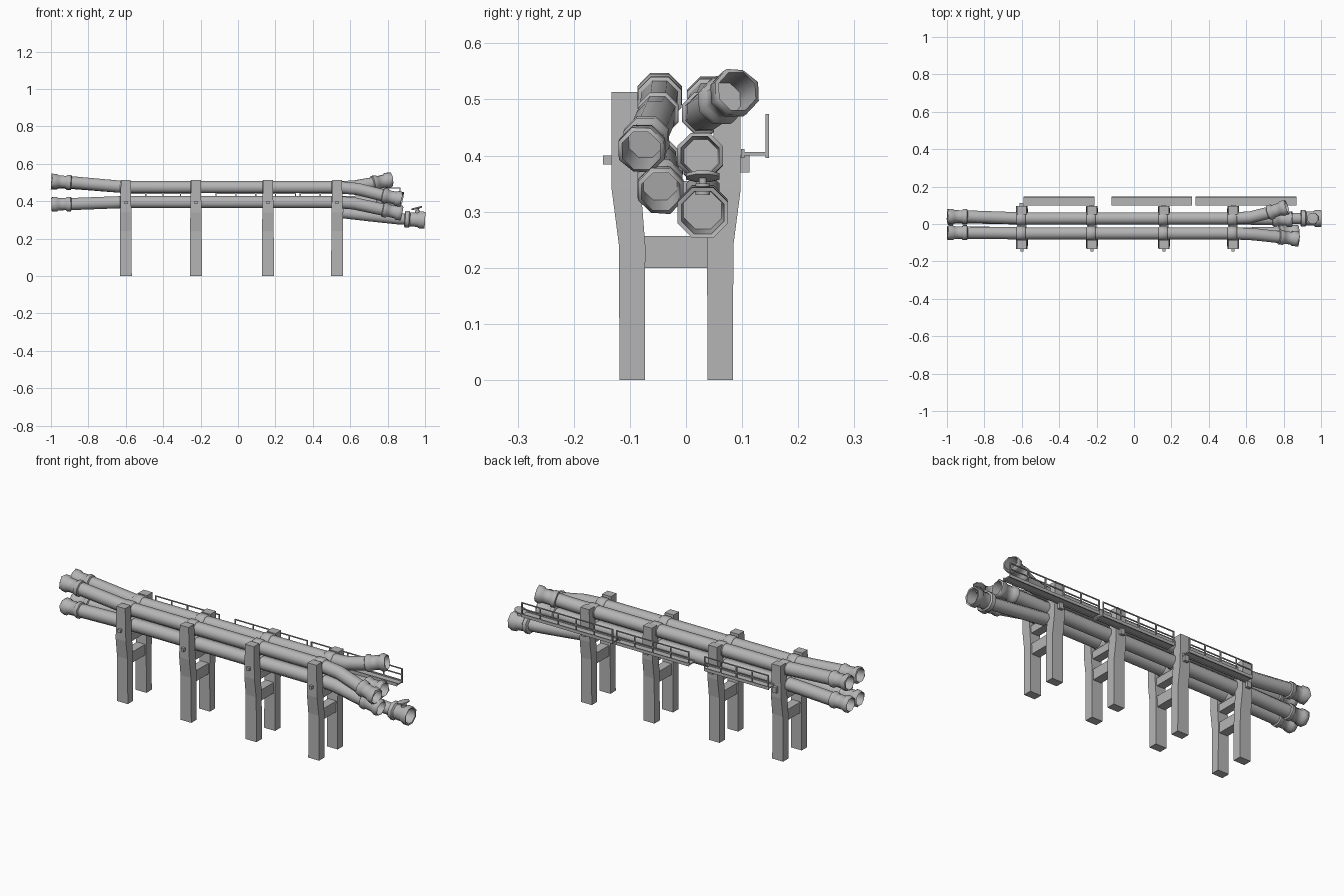
import bpy, bmesh, math, random
from mathutils import Vector

random.seed(4)
if "Cube" in bpy.data.objects:
    bpy.data.objects.remove(bpy.data.objects["Cube"])

SIDES = 8
GREY = (0.46, 0.46, 0.46, 1)
mat = bpy.data.materials.new("concrete_grey")
mat.use_nodes = True
mat.diffuse_color = GREY
mat.node_tree.nodes["Principled BSDF"].inputs["Base Color"].default_value = GREY


def finish(name, bm, smooth=False):
    bmesh.ops.recalc_face_normals(bm, faces=bm.faces)
    me = bpy.data.meshes.new(name)
    bm.to_mesh(me)
    bm.free()
    me.materials.append(mat)
    ob = bpy.data.objects.new(name, me)
    bpy.context.collection.objects.link(ob)
    if smooth:
        bpy.ops.object.select_all(action='DESELECT')
        ob.select_set(True)
        bpy.context.view_layer.objects.active = ob
        bpy.ops.object.shade_smooth_by_angle(angle=math.radians(50))
    return ob


def add_ring(bm, centre, axis, r, jag=0.0):
    side = axis.cross(Vector((0, 0, 1)))
    if side.length < 0.01:
        side = Vector((1, 0, 0))
    side.normalize()
    up = side.cross(axis).normalized()
    ring = []
    for i in range(SIDES):
        a = math.tau * (i + 0.5) / SIDES
        p = centre + (side * math.cos(a) + up * math.sin(a)) * r
        ring.append(bm.verts.new(p - axis * random.uniform(0, jag)))
    return ring


def skin(bm, rings):
    for a, b in zip(rings, rings[1:]):
        for i in range(SIDES):
            j = (i + 1) % SIDES
            bm.faces.new((a[i], a[j], b[j], b[i]))


def lathe(name, start, axis, profile, jag_at=None):
    """Turned part: profile lists (distance along axis, radius)."""
    bm = bmesh.new()
    axis = Vector(axis).normalized()
    rings = [add_ring(bm, Vector(start) + axis * t, axis, r,
                      0.016 if k == jag_at else 0) for k, (t, r) in enumerate(profile)]
    skin(bm, rings)
    bm.faces.new(rings[0])
    bm.faces.new(rings[-1])
    return finish(name, bm, True)


def sweep(name, pts, r):
    bm = bmesh.new()
    pts = [Vector(p) for p in pts]
    rings = []
    for i, p in enumerate(pts):
        d = pts[min(i + 1, len(pts) - 1)] - pts[max(i - 1, 0)]
        rings.append(add_ring(bm, p, d.normalized(), r))
    skin(bm, rings)
    bm.faces.new(rings[0])
    bm.faces.new(rings[-1])
    return finish(name, bm, True)


def box(bm, lo, hi):
    """Box between two corners."""
    v = [bm.verts.new((x, y, z)) for x in (lo[0], hi[0])
         for y in (lo[1], hi[1]) for z in (lo[2], hi[2])]
    for f in ((0, 1, 3, 2), (4, 6, 7, 5), (0, 4, 5, 1), (2, 3, 7, 6), (0, 2, 6, 4), (1, 5, 7, 3)):
        bm.faces.new([v[i] for i in f])


# Hollow flanged mouth at a pipe end, with a broken lip
def mouth(name, tip, axis, r, jag=True):
    axis = Vector(axis).normalized()
    prof = [(0, r), (0.004, r * 1.2), (0.024, r * 1.2), (0.03, r), (0.07, r * 1.02),
            (0.08, r * 1.22), (0.11, r * 1.22), (0.108, r * 1.02), (0.03, r * 0.9)]
    lathe(name, Vector(tip) - axis * 0.11, axis, prof, 6 if jag else None)


# Main pipes: paths run from the -x end to the +x end
SUPPORTS = (-0.6, -0.225, 0.16, 0.53)
FRONT_Y, BACK_Y, HIGH, LOW = -0.05, 0.03, 0.475, 0.395
R = 0.035
pipes = {
    "upper_front_pipe": [(-1, -.047, .508), (-.88, -.047, .5), (-.6, FRONT_Y, HIGH),
                         (.53, FRONT_Y, HIGH), (.64, -.055, .465), (.76, -.068, .435), (.88, -.08, .408)],
    "upper_back_pipe": [(-1, .042, .502), (-.88, .04, .497), (-.6, BACK_Y, HIGH),
                        (.53, BACK_Y, HIGH), (.62, .035, .478), (.72, .06, .495), (.82, .092, .515)],
    "lower_front_pipe": [(-1, -.045, .383), (-.88, -.045, .385), (-.62, FRONT_Y, LOW),
                         (.53, FRONT_Y, LOW), (.62, -.05, .388), (.75, -.047, .36), (.88, -.045, .335)],
    "lower_back_pipe": [(-1, .035, .383), (-.88, .035, .385), (-.62, BACK_Y, LOW),
                        (.53, BACK_Y, LOW), (.7, .027, .398), (.85, .025, .4)],
    "bottom_branch_pipe": [(.56, .03, .338), (.7, .03, .322), (.85, .03, .306), (1, .03, .298)],
}
for name, path in pipes.items():
    pts = [Vector(p) for p in path]
    end_dir = (pts[-1] - pts[-2]).normalized()
    start_dir = (pts[0] - pts[1]).normalized()
    body = pts[:]
    body[-1] = pts[-1] - end_dir * 0.085
    branch = name.startswith("bottom")
    mouth(name + "_right_mouth", pts[-1], end_dir, 0.04 if branch else 0.036, not branch)
    if branch:
        sweep(name, body, 0.032)
        continue
    body[0] = pts[0] - start_dir * 0.085
    mouth(name + "_left_mouth", pts[0], start_dir, R)
    sweep(name, body, R)
    # Joint collars near each support
    for x in SUPPORTS:
        lathe(name + "_collar", (x - 0.03, pts[3].y, pts[3].z), (1, 0, 0),
              [(0, R), (0.004, 0.04), (0.046, 0.04), (0.05, R)])

# Valve on the branch pipe: stem and tilted hand wheel
lathe("valve_stem", (.96, .03, .33), (0, 0, 1), [(0, .014), (.02, .014), (.02, .007), (.034, .007)])
lathe("valve_wheel", (.957, .03, .358), (-.25, 0, 1), [(0, .024), (.002, .032), (.008, .032), (.01, .024)])


# Support frames: two bent legs, cross beams, bolts
def leg(name, x, sign):
    bm = bmesh.new()
    rows = []
    for z, half, inner, outer in ((0, .032, .056, .101), (.24, .031, .055, .102),
                                  (.34, .03, .063, .115), (.513, .026, .069, .115)):
        rows.append([bm.verts.new((x + sx * half, -.0175 + sign * y, z))
                     for sx, y in ((-1, inner), (1, inner), (1, outer), (-1, outer))])
    for a, b in zip(rows, rows[1:]):
        for i in range(4):
            j = (i + 1) % 4
            bm.faces.new((a[i], a[j], b[j], b[i]))
    bm.faces.new(rows[0])
    bm.faces.new(rows[-1])
    finish(name, bm)


for n, x in enumerate(SUPPORTS, 1):
    leg(f"front_leg_{n}", x, -1)
    leg(f"back_leg_{n}", x, 1)
    bm = bmesh.new()
    box(bm, (x - .024, -.08, .2), (x + .024, .045, .257))
    box(bm, (x - .022, -.08, .315), (x + .022, .045, .355))
    finish(f"cross_beams_{n}", bm)
    bm = bmesh.new()
    box(bm, (x - .008, -.148, .384), (x + .008, -.125, .4))
    box(bm, (x - .012, .09, .37), (x + .012, .113, .4))
    finish(f"bolts_{n}", bm)

# Walkway sections along the back with open railings
for n, (x0, x1, bays) in enumerate(((-.59, -.21, 4), (-.12, .31, 4), (.33, .87, 5)), 1):
    bm = bmesh.new()
    box(bm, (x0, .098, .4), (x1, .148, .406))
    for y in (.098, .142):
        box(bm, (x0, y, .396), (x1, y + .006, .412))
    finish(f"walkway_deck_{n}", bm)
    bm = bmesh.new()
    for z in (.438, .469):
        box(bm, (x0, .143, z), (x1, .148, z + .005))
    for i in range(bays + 1):
        x = x0 + (x1 - x0 - .006) * i / bays
        box(bm, (x, .142, .4), (x + .006, .148, .474))
    finish(f"walkway_railing_{n}", bm)
